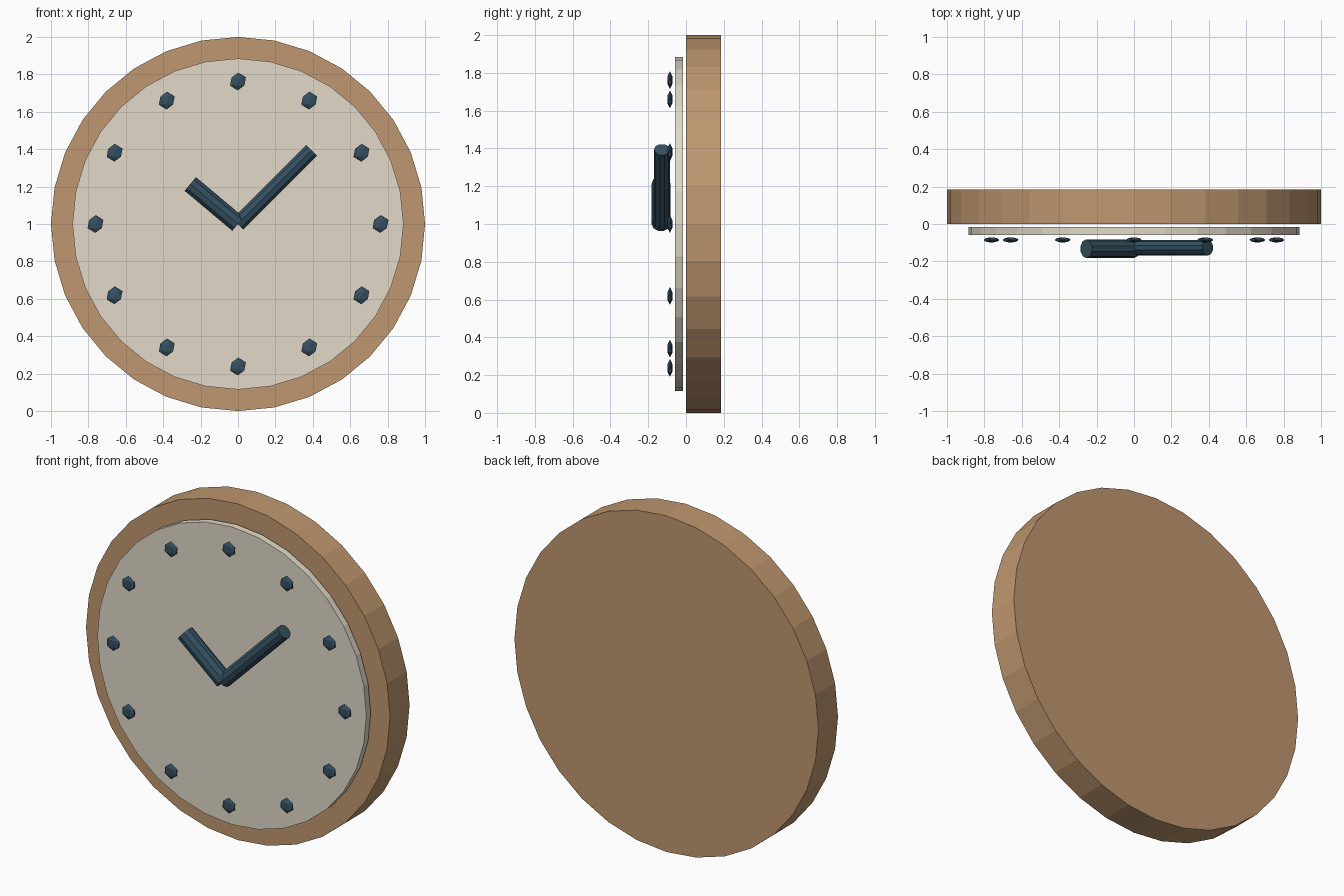
import bpy
from math import sin, cos, pi, radians

if "Cube" in bpy.data.objects:
    bpy.data.objects.remove(bpy.data.objects["Cube"])


def material(name, rgb):
    m = bpy.data.materials.new(name)
    m.diffuse_color = (*rgb, 1)
    m.use_nodes = True
    m.node_tree.nodes["Principled BSDF"].inputs["Base Color"].default_value = m.diffuse_color
    return m


wood = material("wood", (0.52, 0.31, 0.16))
cream = material("cream", (0.76, 0.70, 0.58))
dark = material("dark_blue", (0.035, 0.08, 0.12))
CENTRE_Z = 1.0


def finish(name, mat):
    ob = bpy.context.object
    ob.name = name
    ob.data.materials.append(mat)
    return ob


# Flat disc facing -y between two depths
def disc(name, radius, y0, y1, mat):
    bpy.ops.mesh.primitive_cylinder_add(
        vertices=32, radius=radius, depth=y1 - y0,
        location=(0, (y0 + y1) / 2, CENTRE_Z), rotation=(pi / 2, 0, 0))
    return finish(name, mat)


# Round bar from the centre outwards, angle clockwise from twelve
def hand(name, radius, length, angle, y, mat):
    a = radians(angle)
    bpy.ops.mesh.primitive_cylinder_add(
        vertices=10, radius=radius, depth=length,
        location=(sin(a) * length / 2, y, CENTRE_Z + cos(a) * length / 2),
        rotation=(0, a, 0))
    return finish(name, mat)


# Case and dial
disc("clock_case", 1.0, 0.0, 0.184, wood)
disc("dial", 0.885, -0.058, -0.017, cream)

# Hour markers: flattened faceted beads
for i in range(12):
    a = i * pi / 6
    bpy.ops.mesh.primitive_ico_sphere_add(
        subdivisions=1, radius=1,
        location=(0.762 * sin(a), -0.085, CENTRE_Z + 0.762 * cos(a)))
    bead = finish(f"hour_marker_{i + 1}", dark)
    bead.scale = (0.047, 0.015, 0.047)

# Hands
hand("hour_hand", 0.05, 0.333, -50, -0.132, dark)
hand("minute_hand", 0.042, 0.557, 45, -0.127, dark)
